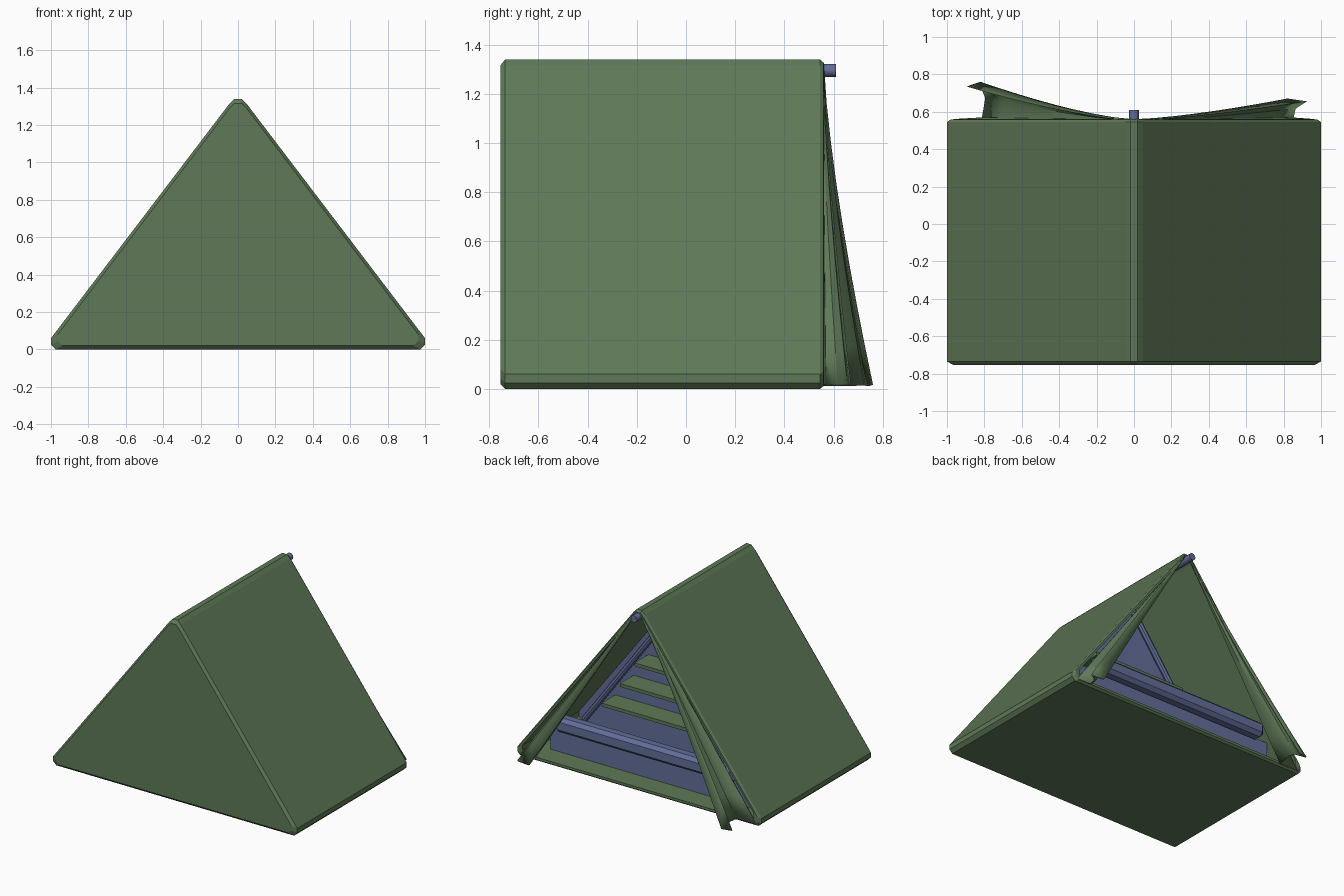
import bpy, bmesh, math
from mathutils import Vector

if "Cube" in bpy.data.objects:
    bpy.data.objects.remove(bpy.data.objects["Cube"])


def material(name, color):
    m = bpy.data.materials.new(name)
    m.diffuse_color = (*color, 1)
    m.use_nodes = True
    m.node_tree.nodes["Principled BSDF"].inputs["Base Color"].default_value = m.diffuse_color
    return m


GREEN = material("green_canvas", (0.114, 0.19, 0.096))
BLUE = material("blue_frame", (0.125, 0.155, 0.32))


def finish(name, bm, mat, smooth=None):
    bmesh.ops.recalc_face_normals(bm, faces=bm.faces)
    me = bpy.data.meshes.new(name)
    bm.to_mesh(me)
    bm.free()
    ob = bpy.data.objects.new(name, me)
    bpy.context.collection.objects.link(ob)
    me.materials.append(mat)
    if smooth:
        bpy.context.view_layer.objects.active = ob
        ob.select_set(True)
        bpy.ops.object.shade_smooth_by_angle(angle=math.radians(smooth))
        ob.select_set(False)
    return ob


def box(name, lo, hi, mat, bevel=0.0):
    bm = bmesh.new()
    bmesh.ops.create_cube(bm, size=1)
    for v in bm.verts:
        v.co = Vector([(a + b) / 2 + c * (b - a) for a, b, c in zip(lo, hi, v.co)])
    if bevel:
        bmesh.ops.bevel(bm, geom=bm.edges[:], offset=bevel, segments=1, affect='EDGES')
    return finish(name, bm, mat)


def rod(name, a, b, radius, mat, sides=12):
    a, b = Vector(a), Vector(b)
    bm = bmesh.new()
    bmesh.ops.create_cone(bm, cap_ends=True, segments=sides, radius1=radius,
                          radius2=radius, depth=(b - a).length)
    rot = (b - a).to_track_quat('Z', 'Y')
    for v in bm.verts:
        v.co = rot @ v.co + (a + b) / 2
    return finish(name, bm, mat, 40)


def tent_profile(inset):
    # Triangle with clipped corners, shrunk toward the inside
    i = inset
    right = [(0.975 - 1.8 * i, i), (1.0 - 1.8 * i, 0.025 + i), (1.0 - 1.8 * i, 0.06 + i),
             (0.045, 1.315 - 1.25 * i), (0.02, 1.34 - 1.25 * i)]
    return right + [(-x, z) for x, z in reversed(right)]


# Canvas shell: closed at the front, hollow and open at the back
bm = bmesh.new()
rings = []
for y, inset in [(-0.755, 0.02), (-0.735, 0), (0.545, 0), (0.56, 0.012),
                 (0.56, 0.03), (-0.70, 0.03)]:
    rings.append([bm.verts.new((x, y, z)) for x, z in tent_profile(inset)])
for r, s in zip(rings, rings[1:]):
    for k in range(len(r)):
        n = (k + 1) % len(r)
        bm.faces.new((r[k], r[n], s[n], s[k]))
bm.faces.new(rings[0])
bm.faces.new(rings[-1])
finish("tent_shell", bm, GREEN)


# Door flaps pulled outward, folding more toward the ground
def flap(name, foot):
    bm = bmesh.new()
    steps, rows = 8, []
    for s in range(steps + 1):
        t = s / steps
        row = []
        for x, out in foot:
            row.append(bm.verts.new((x * (0.015 + 0.985 * t), 0.555 + out * t ** 1.4,
                                     1.31 * (1 - t) + 0.015)))
        rows.append(row)
    for r, q in zip(rows, rows[1:]):
        for k in range(len(foot) - 1):
            bm.faces.new((r[k], r[k + 1], q[k + 1], q[k]))
    ob = finish(name, bm, GREEN, 35)
    mod = ob.modifiers.new("cloth_thickness", 'SOLIDIFY')
    mod.thickness = 0.012
    mod.offset = 0


flap("left_door_flap", [(-0.965, 0.0), (-0.81, 0.01), (-0.79, 0.12), (-0.81, 0.165),
                        (-0.89, 0.18), (-0.82, 0.2)])
flap("right_door_flap", [(0.965, 0.0), (0.85, 0.01), (0.86, 0.065), (0.92, 0.10),
                         (0.82, 0.11)])

# Ridge pole sticking out at the back
rod("ridge_pole", (0, -0.1, 1.295), (0, 0.61, 1.295), 0.026, BLUE)

# Inner partition with a pole along each slope
bm = bmesh.new()
front = [bm.verts.new((x, -0.10, z)) for x, z in tent_profile(0.03)]
back = [bm.verts.new((x, -0.12, z)) for x, z in tent_profile(0.03)]
bm.faces.new(front)
bm.faces.new(back)
for k in range(len(front)):
    n = (k + 1) % len(front)
    bm.faces.new((front[k], front[n], back[n], back[k]))
finish("inner_wall", bm, BLUE)
for side, label in ((-1, "left"), (1, "right")):
    rod(label + "_slope_pole", (side * 0.88, -0.07, 0.06), (side * 0.03, -0.07, 1.22),
        0.022, BLUE, 8)

# Shelves against the inner wall
for n, (w, z) in enumerate([(0.65, 0.29), (0.50, 0.475), (0.38, 0.66)]):
    box("shelf_%d" % (n + 1), (-w, -0.10, z - 0.025), (w, 0.06, z), GREEN)

# Low board and rail across the doorway
box("threshold_board", (-0.83, 0.37, 0.03), (0.83, 0.40, 0.25), BLUE)
box("door_rail", (-0.73, 0.40, 0.22), (0.73, 0.50, 0.33), BLUE, 0.025)
